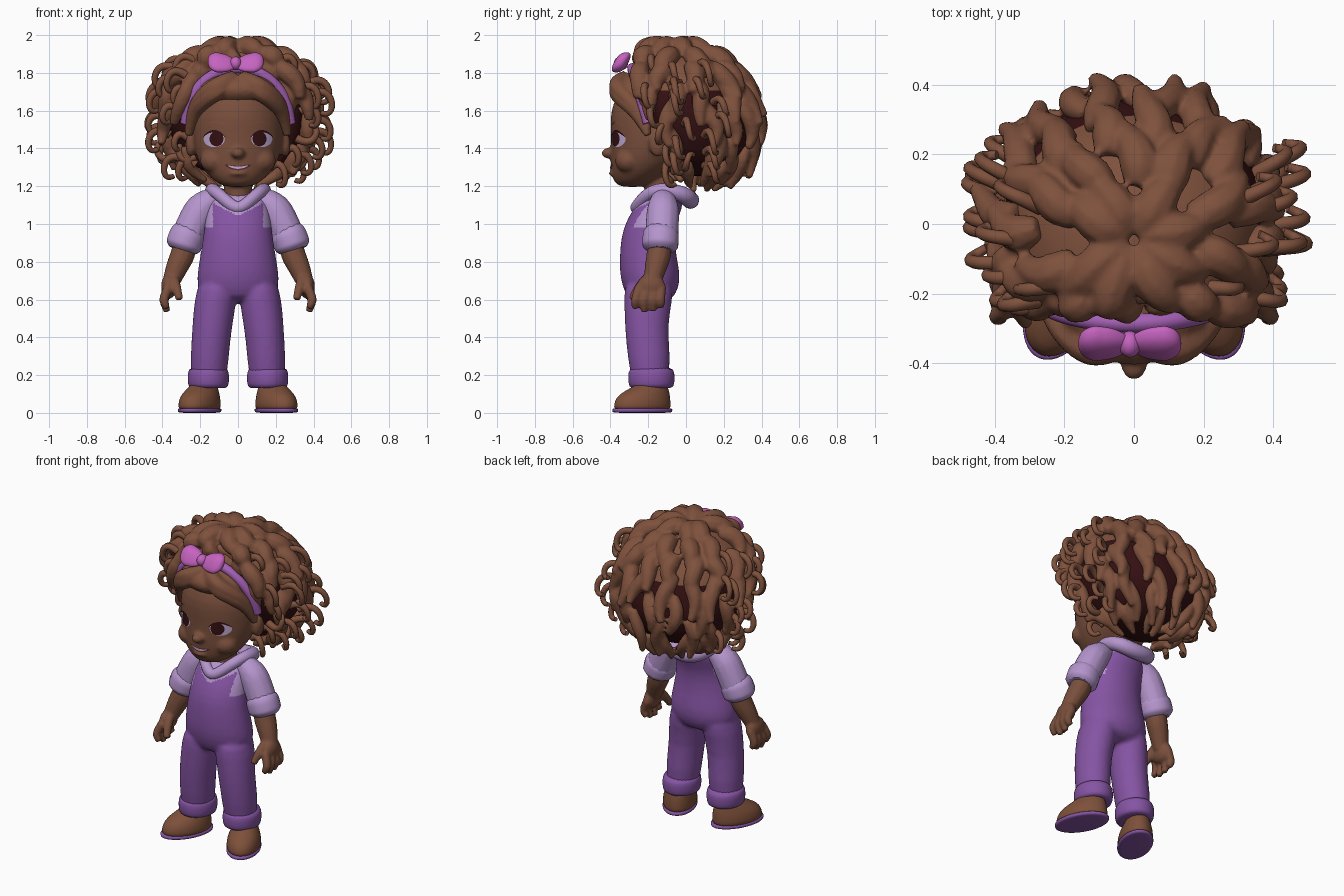
import bpy, bmesh, random
from math import sin, cos, pi, tau, asin, atan2, radians, copysign
from mathutils import Matrix, Vector
from mathutils.bvhtree import BVHTree

random.seed(4)
if "Cube" in bpy.data.objects:
    bpy.data.objects.remove(bpy.data.objects["Cube"])


def material(name, r, g, b):
    m = bpy.data.materials.new(name)
    m.use_nodes = True
    m.diffuse_color = (r, g, b, 1)
    m.node_tree.nodes["Principled BSDF"].inputs["Base Color"].default_value = (r, g, b, 1)
    return m


SKIN = material("brown skin", .19, .077, .045)
HAIR = material("brown hair", .21, .082, .046)
DARK = material("dark maroon", .035, .005, .006)
PURPLE = material("overall purple", .235, .088, .365)
LILAC = material("shirt lilac", .46, .3, .61)
PINK = material("bow pink", .56, .125, .52)
BAND = material("band violet", .38, .12, .47)
WHITE = material("eye white", .52, .41, .66)
LEATHER = material("shoe leather", .205, .08, .042)
LIP = material("lip red", .09, .022, .02)


def add(name, me, *mats):
    me.materials.clear()
    for m in mats:
        me.materials.append(m)
    me.shade_smooth()
    ob = bpy.data.objects.new(name, me)
    bpy.context.scene.collection.objects.link(ob)
    return ob


def from_bmesh(name, bm, *mats):
    bmesh.ops.recalc_face_normals(bm, faces=bm.faces)
    me = bpy.data.meshes.new(name)
    bm.to_mesh(me)
    bm.free()
    return add(name, me, *mats)


def bake(ob, *mats):
    """Replace an object by its evaluated mesh."""
    name = ob.name
    dg = bpy.context.evaluated_depsgraph_get()
    me = bpy.data.meshes.new_from_object(ob.evaluated_get(dg))
    bpy.data.objects.remove(ob)
    return add(name, me, *mats)


def loft(name, sections, mat, matrix=None, seg=24):
    """Stack of ellipses: z, centre x, half width, front y, back y."""
    bm = bmesh.new()
    rings = [[bm.verts.new((cx + rx * cos(tau * i / seg),
                            (yf + yb) / 2 + (yb - yf) / 2 * sin(tau * i / seg), z))
              for i in range(seg)] for z, cx, rx, yf, yb in sections]
    for a, b in zip(rings, rings[1:]):
        for i in range(seg):
            j = (i + 1) % seg
            bm.faces.new((a[i], a[j], b[j], b[i]))
    bm.faces.new(rings[0])
    bm.faces.new(rings[-1])
    if matrix:
        bm.transform(matrix)
    ob = from_bmesh(name, bm, mat)
    ob.modifiers.new("round", 'SUBSURF').levels = 1
    return bake(ob, mat)


def ball(name, centre, radii, mat, shape=None):
    bm = bmesh.new()
    bmesh.ops.create_uvsphere(bm, u_segments=32, v_segments=20, radius=1)
    for v in bm.verts:
        v.co = shape(v.co) if shape else [c + r * p for c, r, p in zip(centre, radii, v.co)]
    return from_bmesh(name, bm, mat)


def tubes(name, paths, mat, cyclic=False, detail=2):
    """Tapered round strands through points x, y, z, radius."""
    cu = bpy.data.curves.new(name, 'CURVE')
    cu.dimensions = '3D'
    cu.bevel_depth, cu.bevel_resolution, cu.use_fill_caps = 1, detail, True
    for path in paths:
        sp = cu.splines.new('NURBS')
        sp.points.add(len(path) - 1)
        for p, (x, y, z, r) in zip(sp.points, path):
            p.co, p.radius = (x, y, z, 1), r
        sp.order_u, sp.resolution_u = 4 if cyclic else 3, 4
        sp.use_endpoint_u, sp.use_cyclic_u = not cyclic, cyclic
    ob = bpy.data.objects.new(name, cu)
    bpy.context.scene.collection.objects.link(ob)
    return bake(ob, mat)


def fuse(name, parts, voxel, *mats):
    """Blend overlapping parts into one smooth skin."""
    bm = bmesh.new()
    for p in parts:
        bm.from_mesh(p.data)
        bpy.data.objects.remove(p)
    ob = from_bmesh(name, bm, mats[0])
    rm = ob.modifiers.new("skin", 'REMESH')
    rm.mode, rm.voxel_size = 'VOXEL', voxel
    ob.modifiers.new("soft", 'SMOOTH').iterations = 4
    return bake(ob, *mats)


SIDES = ((1, "left"), (-1, "right"))

# Overalls: torso and legs in one skin, with the shirt showing at neck and sides
parts = [loft("torso", [(.58, 0, .15, -.3, -.08), (.66, 0, .222, -.335, -.035),
                        (.74, 0, .217, -.353, -.03), (.83, 0, .202, -.352, -.05),
                        (.93, 0, .186, -.345, -.06), (1.01, 0, .175, -.32, -.05),
                        (1.08, 0, .168, -.28, -.02), (1.14, 0, .145, -.235, -.01),
                        (1.17, 0, .08, -.2, -.05)], PURPLE)]
for s, side in SIDES:
    parts.append(loft("leg", [(.12, .157 * s, .095, -.285, -.09), (.3, .15 * s, .102, -.31, -.08),
                              (.45, .138 * s, .105, -.325, -.1), (.6, .118 * s, .114, -.328, -.07),
                              (.72, .105 * s, .1, -.33, -.06)], PURPLE))
overalls = fuse("overalls", parts, .013, PURPLE, LILAC)
for f in overalls.data.polygons:
    c = f.center
    neck = c.z > 1.045 + .5 * abs(c.x) and c.y < -.1
    f.material_index = int(neck or c.z > 1.12 or (abs(c.x) > .132 and c.z > .98))

# Collar
half = [(.05, -.25, 1.11), (.12, -.19, 1.175), (.145, -.1, 1.185), (.125, -.01, 1.155), (.06, .02, 1.13)]
ring = [(0, -.268, 1.075)] + half + [(0, .025, 1.125)] + [(-x, y, z) for x, y, z in half[::-1]]
tubes("hood_collar", [[(*p, .033 + .08 * max(p[1] + .15, 0)) for p in ring]], LILAC, cyclic=True, detail=4)

for s, side in SIDES:
    # Trouser cuff and shoe
    loft(side + "_trouser_cuff", [(z, .157 * s, r, -.183 - r * 1.12, -.183 + r * 1.12) for z, r in
                                  ((.13, .085), (.135, .106), (.17, .111), (.215, .11), (.245, .1))], PURPLE)
    turn = Matrix.Translation((.175 * s, -.17, 0)) @ Matrix.Rotation(radians(25) * s, 4, 'Z')
    loft(side + "_shoe", [(.012, 0, .094, -.225, .09), (.03, 0, .1, -.228, .092),
                          (.06, 0, .1, -.225, .092), (.1, 0, .09, -.2, .088),
                          (.13, 0, .074, -.13, .08), (.18, 0, .055, -.06, .06)], LEATHER, turn)
    loft(side + "_sole", [(z, 0, r, -.137 - r, .002 + r) for z, r in
                          ((0, .088), (.003, .101), (.022, .102), (.026, .096))], PURPLE, turn)
    # Sleeve with rolled cuff
    fuse(side + "_sleeve", [tubes("upper", [[
        (.1 * s, -.12, 1.14, .055), (.18 * s, -.12, 1.11, .085),
        (.235 * s, -.125, 1.01, .09), (.28 * s, -.13, .9, .088)]], LILAC, detail=4)], .012, LILAC)
    tubes(side + "_sleeve_cuff", [[
        (.255 * s, -.13, .97, .08), (.262 * s, -.132, .955, .097), (.28 * s, -.135, .91, .099),
        (.292 * s, -.137, .875, .096), (.297 * s, -.138, .86, .07)]], LILAC, detail=4)
    # Forearm, hand and fingers
    arm = [(.265 * s, -.13, .95, .062), (.285 * s, -.14, .85, .067),
           (.325 * s, -.16, .77, .06), (.355 * s, -.18, .69, .046)]
    fingers = [[(.365 * s, y, .67, .027), (.395 * s, y * 1.12 + .01, .61, .026),
                (.39 * s, y * 1.18 + .02, .58, .024), (.375 * s, y * 1.18 + .02, z, .018)]
               for y, z in ((-.245, .555), (-.205, .535), (-.165, .54), (-.13, .56))]
    thumb = [(.345 * s, -.2, .71, .032), (.325 * s, -.255, .67, .028), (.31 * s, -.285, .6, .02)]
    fuse(side + "_arm", [tubes("limb", [arm], SKIN, detail=4), tubes("digits", fingers + [thumb], SKIN),
                         ball("palm", (.365 * s, -.185, .67), (.042, .075, .065), SKIN)], .008, SKIN)

# Head with nose, cheeks, ears and neck
parts = [loft("skull", [(1.195, 0, .06, -.345, -.22), (1.215, 0, .11, -.378, -.18),
                        (1.26, 0, .165, -.395, -.1), (1.32, 0, .208, -.4, -.03),
                        (1.4, 0, .235, -.4, .03), (1.48, 0, .243, -.398, .05),
                        (1.56, 0, .24, -.404, .05), (1.65, 0, .218, -.388, .04),
                        (1.73, 0, .16, -.33, 0), (1.78, 0, .08, -.25, -.08)], SKIN),
         loft("neck", [(z, 0, .075, -.22, -.06) for z in (1.08, 1.15, 1.2, 1.27)], SKIN),
         ball("nose", (0, -.41, 1.375), (.036, .038, .028), SKIN),
         ball("lower_lip", (0, -.385, 1.268), (.05, .025, .014), SKIN)]
for s, side in SIDES:
    parts.append(ball("cheek", (.125 * s, -.305, 1.335), (.075, .07, .065), SKIN))
    parts.append(ball("ear", (.25 * s, -.15, 1.42), (.028, .045, .065), SKIN))
head = fuse("head", parts, .011, SKIN)
face = BVHTree.FromPolygons([v.co for v in head.data.vertices], [p.vertices for p in head.data.polygons])


def decal(name, cx, cz, w, h, mat, lift, bend=0, rings=5, seg=28):
    """Thin elliptical plate laid onto the face."""
    def put(r, a):
        x, z = cx + w * r * cos(a), cz + h * r * sin(a) + bend * (r * cos(a)) ** 2
        hit = face.ray_cast(Vector((x, -1, z)), Vector((0, 1, 0)))[0]
        return bm.verts.new((x, hit.y - lift, z))
    bm = bmesh.new()
    grid = [[put(k / rings, tau * i / seg) for i in range(seg)] for k in range(1, rings + 1)]
    hub = put(0, 0)
    for i in range(seg):
        j = (i + 1) % seg
        bm.faces.new((hub, grid[0][i], grid[0][j]))
        for a, b in zip(grid, grid[1:]):
            bm.faces.new((a[i], b[i], b[j], a[j]))
    me = bpy.data.meshes.new(name)
    bm.to_mesh(me)
    bm.free()
    return add(name, me, mat)


# Eyes, brows and smile
for s, side in SIDES:
    decal(side + "_eye", .126 * s, 1.449, .056, .042, WHITE, .003)
    decal(side + "_iris", .114 * s, 1.451, .037, .04, DARK, .006)
    decal(side + "_lash", .126 * s, 1.492, .06, .006, DARK, .008, -.032)
    decal(side + "_brow", .12 * s, 1.54, .055, .006, HAIR, .004, -.018)
decal("mouth", 0, 1.296, .07, .012, LIP, .003, .018)
decal("teeth", 0, 1.298, .055, .006, WHITE, .006, .012)


def scalp(az, el, k):
    """Point on the hair volume, leaning forward at the top and held back from the face."""
    c = k * max(cos(el), 0) ** .85
    x = .39 * c * cos(az)
    z = 1.59 + .355 * k * copysign(abs(sin(el)) ** .9, sin(el))
    y = .04 - .25 * max(z - 1.59, -.08) + (.33 if sin(az) > 0 else .45) * c * sin(az)
    wide = min(max((abs(x) - .22) / .1, 0), 1)
    return Vector((x, max(y, -.08 - (.3 + .25 * wide) * min(max(z - 1.35, 0), .5)), z))


# Hair core, dark underneath
core = ball("hair_core", None, None, HAIR,
            lambda v: scalp(atan2(v.y, v.x), asin(max(-1, min(1, v.z))), .95))
core.data.materials.append(DARK)
for f in core.data.polygons:
    f.material_index = int(f.center.z < 1.7)

# Layers of thick locks falling from the crown, blended together
locks = []
for e0, size, dense in ((88, .062, 24), (66, .06, 25), (46, .056, 23), (27, .05, 19),
                        (8, .045, 15), (-12, .04, 14), (-30, .036, 16), (-48, .032, 20)):
    count = max(8, int(dense * cos(radians(e0))))
    for i in range(count):
        az = tau * (i + random.uniform(.25, .75)) / count
        if e0 < 10 and sin(az) < -.45:
            continue
        span, phase, path = random.uniform(28, 38), random.uniform(0, tau), []
        flip = random.uniform(.1, .24) * cos(radians(e0 - 20)) ** 2
        drop = random.uniform(.03, .08) if e0 < 0 else 0
        for j, w in enumerate((.6, .95, 1, .9, .7, .45)):
            t = j / 5
            p = scalp(az + .08 * sin(4 * t + phase), radians(max(e0 - span * t, -78)),
                      .95 + .06 * sin(pi * t) + flip * t ** 3)
            p.z = max(p.z - drop * t * t, 1.17)
            path.append((*p, size * w))
        locks.append(path)
fuse("hair_locks", [tubes("strands", locks, HAIR)], .011, HAIR)

# Loose springy curls at both sides
curls = []
for s, side in SIDES:
    for el in range(-52, 50, 16):
        for a in (-38, -14, 14):
            az = radians(a + random.uniform(-9, 9))
            base = scalp(az if s > 0 else pi - az, radians(el + random.uniform(-7, 7)), .98)
            out = Vector((s * cos(az), sin(az) * .7, 0))
            size, flip = random.uniform(.75, 1.1), random.choice((1, 1, 1, -.8)) if el < 35 else 1
            steps = ((0, 0), (.05, .028), (.105, .012), (.128, -.045), (.105, -.095), (.07, -.08))
            curls.append([(*(base + out * d * size + Vector((0, .012 * k, h * size * flip))), .023 - .002 * k)
                          for k, (d, h) in enumerate(steps)])
tubes("side_curls", curls, HAIR)

# Swept fringe in front of the headband
fuse("fringe", [ball("cap", (0, -.15, 1.71), (.235, .255, .11), HAIR),
                tubes("sweeps", [[(.02 * s, -.32, 1.775, .04), (.09 * s, -.38, 1.745 - d, .05),
                                  (.18 * s, -.33, 1.685 - d, .046), (.24 * s, -.25, 1.61 - d, .036),
                                  (.262 * s, -.2, 1.5 - d, .022)]
                                 for s, side in SIDES for d in (0, .03)], HAIR)], .01, HAIR)

# Headband and bow
tubes("headband", [[(.278 * cos(t), -.2 - .085 * sin(t), 1.535 + .292 * sin(t), .028)
                    for t in [pi * i / 12 for i in range(13)]]], BAND, detail=3)
for s, side in SIDES:
    def lobe(v, s=s):
        flare = .6 + .4 * min(max((v.x + 1) / 1.3, 0), 1)
        x, y, z = [copysign(abs(c) ** .8, c) for c in v]
        return (-.012 + s * (.072 + .076 * x), -.343 + .04 * y * flare + .028 * z * flare,
                1.853 + .055 * z * flare + .008 * x)
    ball(side + "_bow_loop", None, None, PINK, lobe)
ball("bow_knot", (-.012, -.345, 1.85), (.032, .038, .036), PINK)
